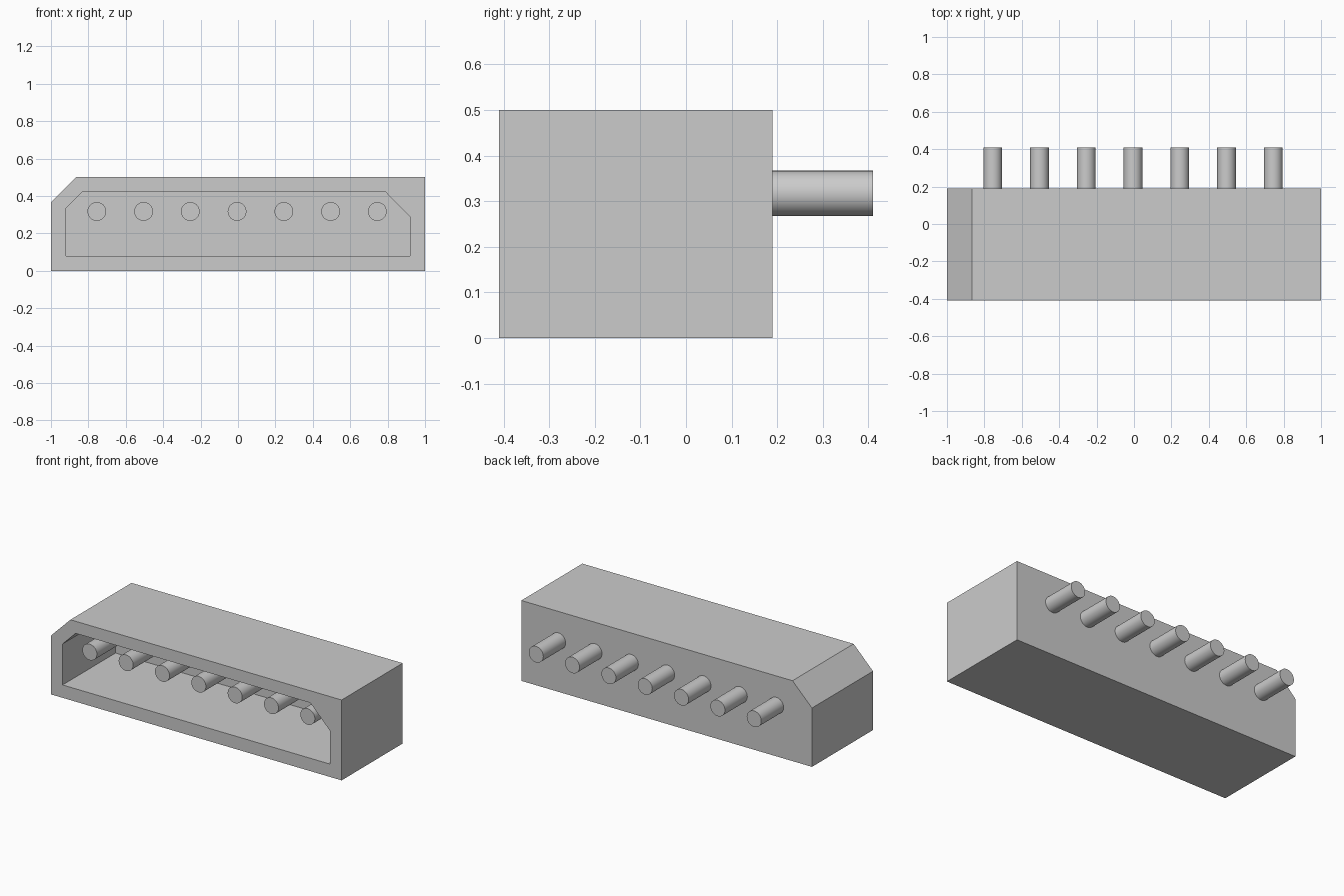
import bpy, bmesh, math

cube = bpy.data.objects.get("Cube")
if cube:
    bpy.data.objects.remove(cube, do_unlink=True)

FRONT, BACK = -0.41, 0.19       # housing depth
CAVITY_BACK = 0.11
PIN_FRONT, PIN_BACK = -0.38, 0.41

grey = bpy.data.materials.new("Light grey")
grey.use_nodes = True
grey.diffuse_color = (0.6, 0.6, 0.6, 1)
grey.node_tree.nodes["Principled BSDF"].inputs["Base Color"].default_value = (0.6, 0.6, 0.6, 1)


def prism(name, profile, y0, y1):
    """Extrude an (x, z) profile along y."""
    bm = bmesh.new()
    face = bm.faces.new([bm.verts.new((x, y0, z)) for x, z in profile])
    new = bmesh.ops.extrude_face_region(bm, geom=[face])["geom"]
    verts = [v for v in new if isinstance(v, bmesh.types.BMVert)]
    bmesh.ops.translate(bm, verts=verts, vec=(0, y1 - y0, 0))
    bmesh.ops.recalc_face_normals(bm, faces=bm.faces[:])
    mesh = bpy.data.meshes.new(name)
    bm.to_mesh(mesh)
    bm.free()
    mesh.materials.append(grey)
    obj = bpy.data.objects.new(name, mesh)
    bpy.context.collection.objects.link(obj)
    return obj


# Housing with one chamfered top corner
housing = prism("housing", [(-1, 0), (1, 0), (1, 0.5), (-0.866, 0.5), (-1, 0.366)], FRONT, BACK)

# Socket cavity, open at the front, both top corners chamfered
cutter = prism("cavity_cutter", [(-0.92, 0.08), (0.92, 0.08), (0.92, 0.287), (0.785, 0.425),
                                 (-0.83, 0.425), (-0.92, 0.335)], FRONT - 0.1, CAVITY_BACK)
cutter.hide_render = True
cut = housing.modifiers.new("Cavity", "BOOLEAN")
cut.operation = "DIFFERENCE"
cut.solver = "EXACT"
cut.object = cutter
bpy.context.view_layer.objects.active = housing
bpy.ops.object.modifier_apply(modifier=cut.name)
bpy.data.objects.remove(cutter, do_unlink=True)

# Row of round contact pins passing through the back wall
for i in range(7):
    bpy.ops.mesh.primitive_cylinder_add(
        vertices=32, radius=0.05, depth=PIN_BACK - PIN_FRONT,
        location=(-0.755 + 0.25 * i, (PIN_FRONT + PIN_BACK) / 2, 0.317),
        rotation=(math.pi / 2, 0, 0))
    pin = bpy.context.object
    pin.name = f"pin_{i + 1}"
    pin.data.materials.append(grey)
    bpy.ops.object.shade_smooth_by_angle(angle=math.radians(40))
